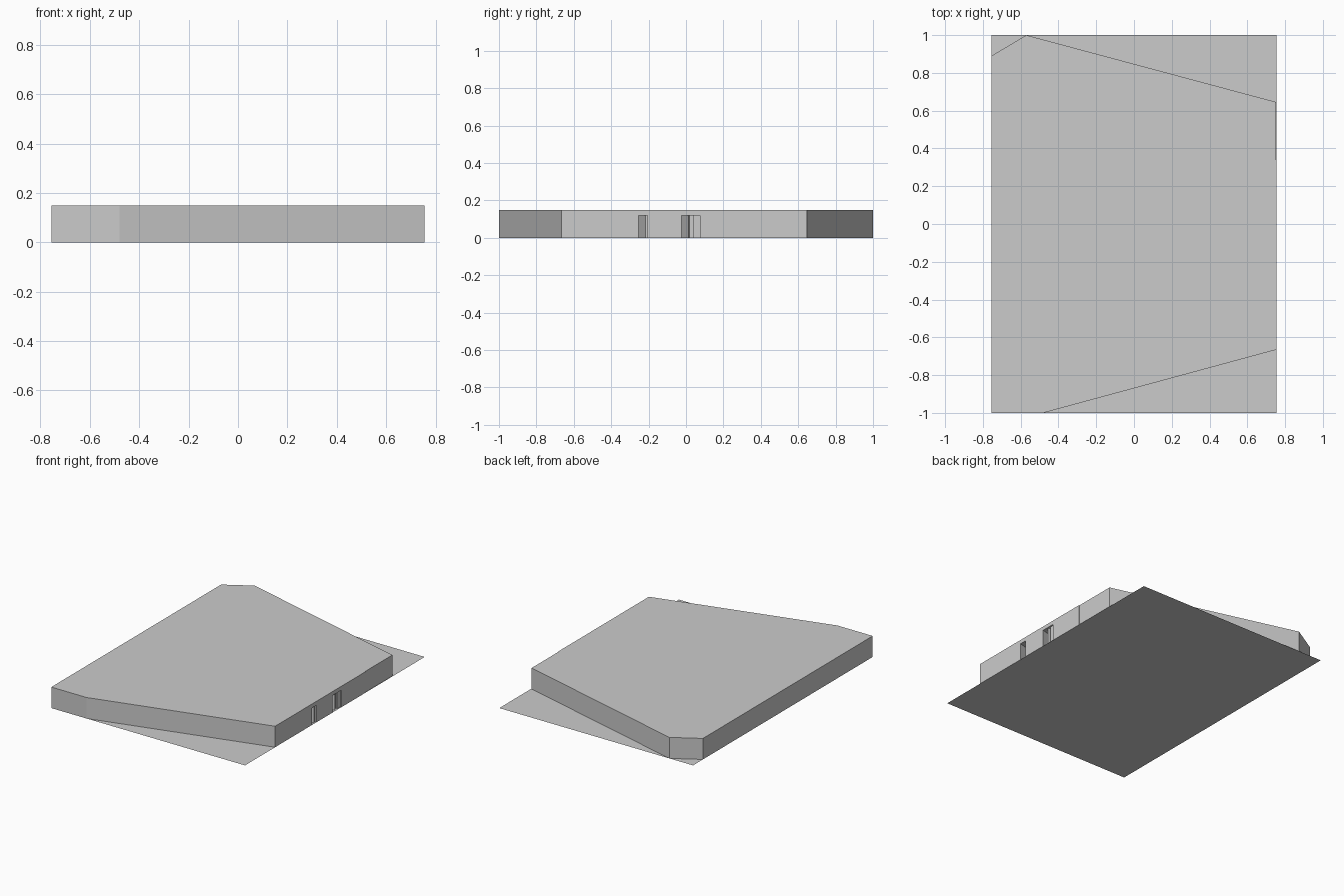
import bpy, bmesh

if "Cube" in bpy.data.objects:
    bpy.data.objects.remove(bpy.data.objects["Cube"])


def prism(name, outline, z0, z1):
    """Extrude a flat outline between two heights."""
    bm = bmesh.new()
    face = bm.faces.new([bm.verts.new((x, y, z0)) for x, y in outline])
    if z1 > z0:
        ext = bmesh.ops.extrude_face_region(bm, geom=[face])
        verts = [g for g in ext["geom"] if isinstance(g, bmesh.types.BMVert)]
        bmesh.ops.translate(bm, verts=verts, vec=(0, 0, z1 - z0))
        bmesh.ops.recalc_face_normals(bm, faces=bm.faces)
    mesh = bpy.data.meshes.new(name)
    bm.to_mesh(mesh)
    bm.free()
    obj = bpy.data.objects.new(name, mesh)
    bpy.context.collection.objects.link(obj)
    return obj


X = 0.755

# Flat site sheet
prism("site_plane", [(-X, -1), (X, -1), (X, 1), (-X, 1)], 0, 0)

# Building block, with a slight step in the right wall
building = prism("building", [
    (-X, -1), (-0.48, -1), (X, -0.665), (X, 0.34),
    (0.751, 0.34), (0.751, 0.646), (-0.57, 1), (-X, 0.89)], 0, 0.148)

# Slanted door recesses, running parallel to the angled front wall
doors = {
    "door_recess_front": [
        (0.78, -0.255), (X, -0.255), (0.605, -0.295), (0.605, -0.255),
        (0.745, -0.217), (0.745, -0.205), (0.78, -0.205)],
    "door_recess_middle": [
        (0.78, -0.025), (X, -0.025), (0.605, -0.065), (0.605, -0.025),
        (0.745, 0.013), (0.735, 0.02), (0.735, 0.04), (0.745, 0.04),
        (0.745, 0.075), (0.78, 0.075)],
}
for name, outline in doors.items():
    cutter = prism(name, outline, -0.05, 0.12)
    cutter.hide_render = True
    cutter.hide_viewport = True
    cut = building.modifiers.new(name, "BOOLEAN")
    cut.operation = "DIFFERENCE"
    cut.solver = "EXACT"
    cut.object = cutter
